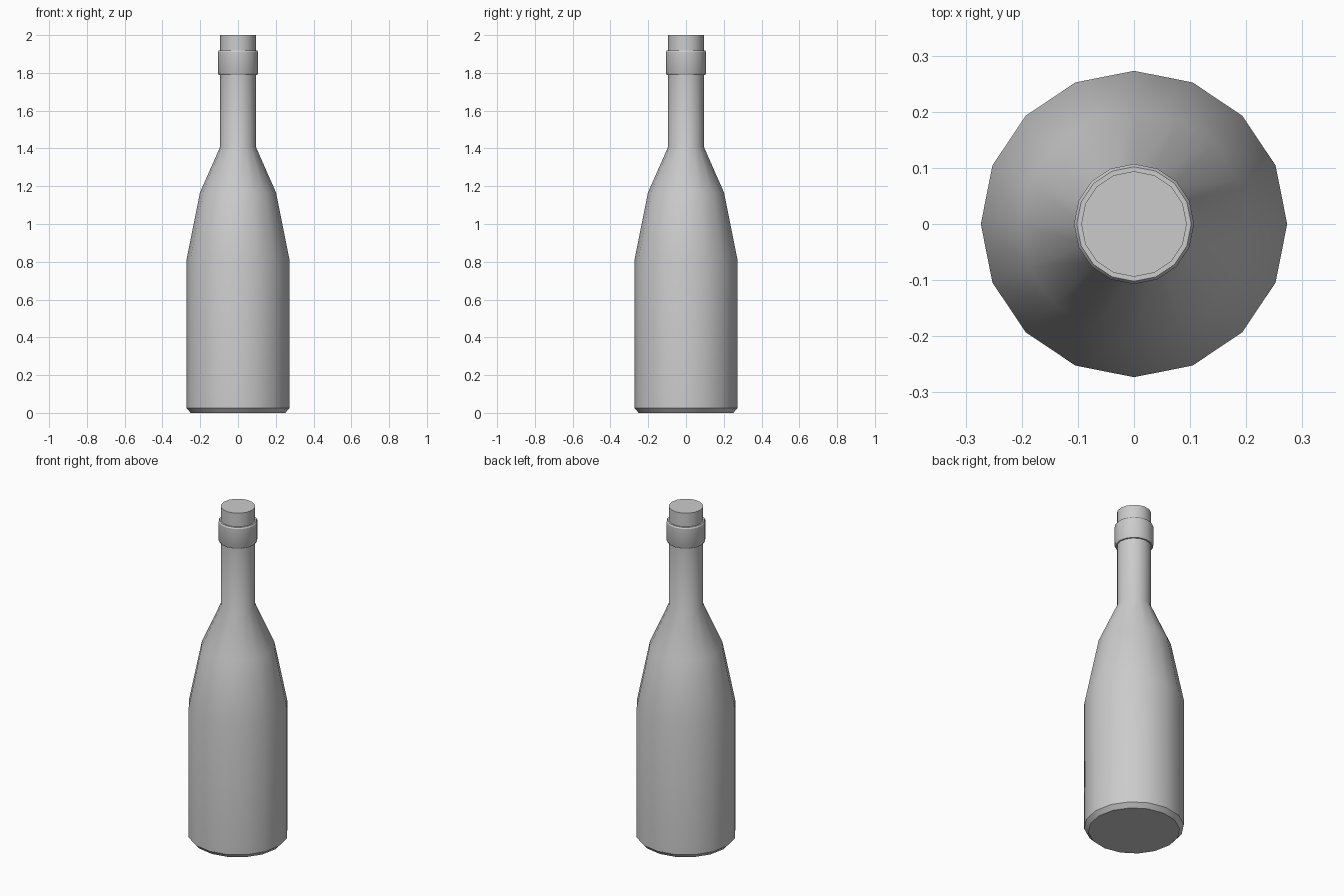
import bpy, bmesh
from math import cos, sin, pi, radians

if "Cube" in bpy.data.objects:
    bpy.data.objects.remove(bpy.data.objects["Cube"])

SIDES = 16


def lathe(name, profile):
    """Revolve (radius, height) points around z and cap both ends."""
    bm = bmesh.new()
    rings = [[bm.verts.new((r * cos(2 * pi * i / SIDES), r * sin(2 * pi * i / SIDES), z))
              for i in range(SIDES)] for r, z in profile]
    for low, high in zip(rings, rings[1:]):
        for i in range(SIDES):
            j = (i + 1) % SIDES
            bm.faces.new((low[i], low[j], high[j], high[i]))
    bm.faces.new(rings[0][::-1])
    bm.faces.new(rings[-1])
    mesh = bpy.data.meshes.new(name)
    bm.to_mesh(mesh)
    bm.free()
    obj = bpy.data.objects.new(name, mesh)
    bpy.context.collection.objects.link(obj)
    bpy.context.view_layer.objects.active = obj
    obj.select_set(True)
    bpy.ops.object.shade_smooth_by_angle(angle=radians(30))
    obj.select_set(False)
    return obj


# Bottle: chamfered base, straight body, sloped shoulder, neck, lip collar, mouth
lathe("bottle", [
    (0.25, 0.0), (0.273, 0.025), (0.273, 0.81),
    (0.202, 1.165), (0.094, 1.41), (0.094, 1.79),
    (0.102, 1.79), (0.107, 1.80), (0.107, 1.91), (0.102, 1.918),
    (0.094, 1.918), (0.094, 2.0),
])
